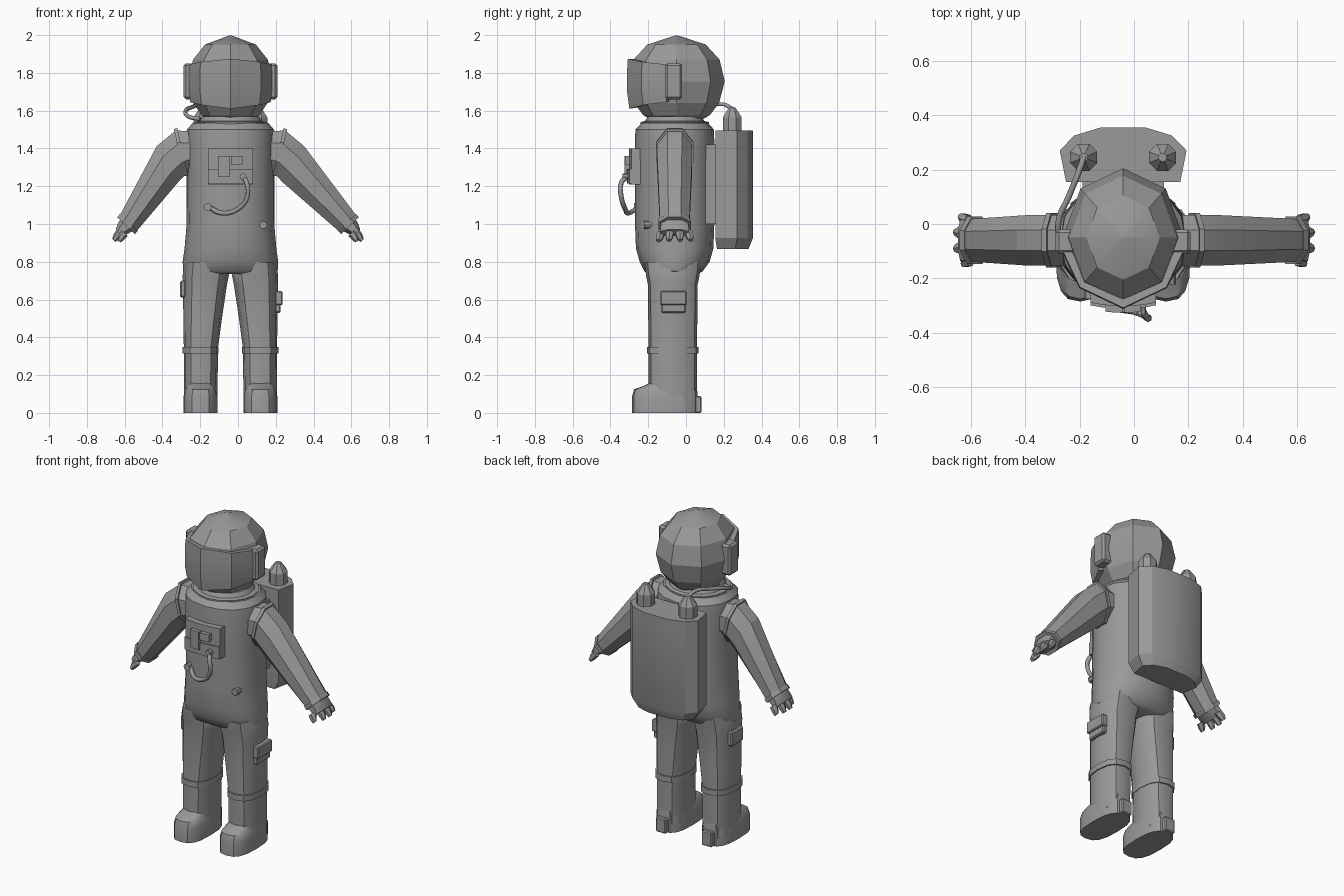
import bpy, bmesh, math
from mathutils import Vector as V

cube = bpy.data.objects.get("Cube")
if cube:
    bpy.data.objects.remove(cube, do_unlink=True)

CX, CY = -0.04, -0.06   # body axis

grey = bpy.data.materials.new("suit grey")
grey.use_nodes = True
GREY = (0.32, 0.32, 0.32, 1)
grey.diffuse_color = GREY
grey.node_tree.nodes["Principled BSDF"].inputs["Base Color"].default_value = GREY


def finish(name, bm, angle=30):
    bmesh.ops.recalc_face_normals(bm, faces=bm.faces)
    me = bpy.data.meshes.new(name)
    bm.to_mesh(me)
    bm.free()
    me.materials.append(grey)
    ob = bpy.data.objects.new(name, me)
    bpy.context.collection.objects.link(ob)
    if angle:
        bpy.ops.object.select_all(action='DESELECT')
        ob.select_set(True)
        bpy.context.view_layer.objects.active = ob
        bpy.ops.object.shade_smooth_by_angle(angle=math.radians(angle))
    return ob


def ring(c, u, v, n=8, power=2, phase=0.0):
    """Closed superellipse around c spanned by vectors u and v."""
    c, u, v = V(c), V(u), V(v)
    pts = []
    for i in range(n):
        a = 2 * math.pi * (i + phase) / n
        co, si = math.cos(a), math.sin(a)
        e = 2 / power
        pts.append(c + u * math.copysign(abs(co) ** e, co) + v * math.copysign(abs(si) ** e, si))
    return pts


def flat(x, y, z, rx, ry, n=8, power=2, phase=0.0):
    return ring((x, y, z), (rx, 0, 0), (0, ry, 0), n, power, phase)


def loft(name, rings, angle=30):
    """Skin a stack of equal rings and cap both ends."""
    bm = bmesh.new()
    rows = [[bm.verts.new(p) for p in r] for r in rings]
    for a, b in zip(rows, rows[1:]):
        for i in range(len(a)):
            j = (i + 1) % len(a)
            bm.faces.new((a[i], a[j], b[j], b[i]))
    bm.faces.new(rows[0][::-1])
    bm.faces.new(rows[-1])
    return finish(name, bm, angle)


def box(name, lo, hi, bevel=0.0):
    lo, hi = V(lo), V(hi)
    bm = bmesh.new()
    bmesh.ops.create_cube(bm, size=1)
    for v in bm.verts:
        v.co = (lo + hi) / 2 + V(a * b for a, b in zip(v.co, hi - lo))
    if bevel:
        bmesh.ops.bevel(bm, geom=bm.edges[:], offset=bevel, segments=1, affect='EDGES')
    return finish(name, bm, 0)


def hose(name, pts, radius):
    cu = bpy.data.curves.new(name, 'CURVE')
    cu.dimensions = '3D'
    cu.bevel_depth, cu.bevel_resolution, cu.resolution_u = radius, 1, 5
    cu.use_fill_caps = True
    sp = cu.splines.new('BEZIER')
    sp.bezier_points.add(len(pts) - 1)
    for b, p in zip(sp.bezier_points, pts):
        b.co = p
        b.handle_left_type = b.handle_right_type = 'AUTO'
    cu.materials.append(grey)
    ob = bpy.data.objects.new(name, cu)
    bpy.context.collection.objects.link(ob)


# Helmet: faceted dome, eight sides with an edge facing front
HY, NARROW = -0.05, 0.87
dome = [(1.55, .13), (1.575, .175), (1.64, .225), (1.755, .255), (1.87, .228), (1.95, .155), (1.999, .004)]
loft("helmet", [flat(CX, HY, z, r * NARROW, r) for z, r in dome], 20)

# Visor: shell wrapped around the front
bm = bmesh.new()
rows = []
for zc, zs, r in [(1.875, 1.845, .258), (1.81, 1.79, .262), (1.70, 1.70, .262), (1.61, 1.645, .25)]:
    row = []
    for deg in (-78, -45, 0, 45, 78):
        a = math.radians(deg)
        z = zc + (zs - zc) * abs(deg) / 78
        row.append(bm.verts.new((CX + math.sin(a) * r * NARROW, HY - math.cos(a) * r, z)))
    rows.append(row)
for a, b in zip(rows, rows[1:]):
    for i in range(4):
        bm.faces.new((a[i], a[i + 1], b[i + 1], b[i]))
bmesh.ops.recalc_face_normals(bm, faces=bm.faces)
bmesh.ops.solidify(bm, geom=bm.faces[:], thickness=0.03)
finish("visor", bm, 20)

for s, side in ((1, "left"), (-1, "right")):
    xs = sorted((CX + s * .17, CX + s * .248))
    box(side + "_ear_pod", (xs[0], -.11, 1.66), (xs[1], -.02, 1.85), .012)

# Neck rings and torso
loft("neck_ring", [flat(CX, CY, z, r, r * .95, 16) for z, r in [(1.51, .19), (1.54, .19), (1.545, .165), (1.57, .15)]])
torso = [(.735, -.068, .235, .13), (.75, -.066, .25, .155), (.80, CY, .253, .185), (.87, CY, .243, .205),
         (1.0, CY, .232, .21), (1.25, CY, .23, .21), (1.44, CY, .235, .21), (1.50, CY, .23, .208), (1.535, CY, .2, .175)]
loft("torso", [flat(CX, y, z, rx, ry, 16, 2.2) for z, y, rx, ry in torso], 35)

# Arms, hands, legs and boots, one set per side
for s, side in ((1, "left"), (-1, "right")):
    sx = CX + s * .262                       # shoulder seam centre
    wrist = V((s * .585, CY, 1.0))
    arm = [((CX + s * .15, CY, 1.395), (s * .015, 0, .10), .10),
           ((sx, CY, 1.38), (s * .03, 0, .125), .10),
           ((CX + s * .335, CY, 1.315), (s * .06, 0, .105), .10),
           (wrist, (s * .042, 0, .053), .085)]
    loft(side + "_arm", [ring(c, u, (0, w, 0), 8, 2, .5) for c, u, w in arm], 20)

    seam = V((s * .015, 0, -.004))
    loft(side + "_shoulder_band", [ring(V((sx, CY, 1.38)) + seam * k, (s * .031, 0, .135), (0, .108, 0), 8, 2, .5)
                                   for k in (-.6, .6)], 20)
    d = V((s * .69, 0, -.72))                # hand direction
    up = V((s * .72, 0, .69))
    loft(side + "_cuff", [ring(wrist + d * k, up * .071, (0, .094, 0), 8, 2, .5) for k in (-.012, .012)], 20)
    loft(side + "_palm", [ring(wrist + d * k, up * t, (0, w, 0), 8, 2.5, .5)
                          for k, t, w in [(0, .05, .075), (.03, .042, .078), (.065, .026, .082)]])
    for i, (y, length, drop) in enumerate([(.012, .055, .012), (-.035, .068, 0), (-.085, .068, 0), (-.132, .05, .022)]):
        root = wrist + d * .045 - up * drop
        root.y = y
        spread = V((0, (y - CY) * .18, 0))
        loft(f"{side}_finger_{i + 1}", [ring(root + (d * length + spread) * k - up * .008 * k * k, up * r, (0, r * 1.1, 0), 6)
                                        for k, r in [(0, .022), (.6, .02), (1, .012)]])

    # Leg: outer face upright, inner face tapering down from the crotch
    leg = [(.80, .05, .235, .15), (.73, .008, .253, .142), (.68, .018, .252, .132),
           (.50, .045, .249, .13), (.35, .065, .247, .128), (.05, .07, .246, .128)]
    loft(side + "_leg", [flat(CX + s * (a + b) / 2, -.07, z, (b - a) / 2, ry, 12, 2.6) for z, a, b, ry in leg], 35)
    fx = CX + s * .158
    loft(side + "_boot_band", [flat(fx, -.07, z, .096, .137, 12, 2.6) for z in (.315, .35)], 35)
    boot = [(0, -.112, .09, .173), (.09, -.112, .09, .173), (.125, -.108, .08, .167), (.142, -.085, .075, .14), (.16, -.07, .075, .12)]
    loft(side + "_boot", [flat(fx, y, z, rx, ry, 16, 2.8) for z, y, rx, ry in boot], 30)
    box(side + "_heel_tab", (fx - .035, .04, 0), (fx + .035, .082, .09), .006)

# Thigh pockets
box("left_pocket", (.18, -.13, .53), (.225, -.003, .64), .006)
box("left_pocket_flap", (.185, -.136, .57), (.236, .003, .645), .006)
box("right_pocket", (-.308, -.13, .61), (-.27, -.01, .70), .008)

# Backpack: chamfered block with two capped tanks
def pack(z, k, front=0.0):
    half = [(.21, .155 + front), (.233, .27), (.18, .325), (.085, .354)]
    pts = half + [(-x, y) for x, y in reversed(half)]
    return [V((CX + x * k, .21 + (y - .21) * k, z)) for x, y in pts]

loft("backpack", [pack(.868, .84), pack(.925, 1), pack(1.495, 1)], 25)
box("backpack_mount", (CX - .15, .08, 1.0), (CX + .15, .17, 1.42))
for s, side in ((1, "left"), (-1, "right")):
    tank = [(1.47, .054), (1.565, .054), (1.6, .03), (1.618, .016)]
    loft(side + "_tank_cap", [flat(CX + s * .145, .245, z, r, r, 8, 2, .5) for z, r in tank], 25)

# Chest panel: plate bent around the chest, with raised modules
def bent(name, x0, x1, z0, z1, out):
    bm = bmesh.new()
    n = 6
    cols = []
    for i in range(n + 1):
        x = x0 + (x1 - x0) * i / n
        y = -out + .9 * (x - CX) ** 2
        cols.append([bm.verts.new(p) for p in ((x, y, z0), (x, y, z1), (x, -.22, z1), (x, -.22, z0))])
    for a, b in zip(cols, cols[1:]):
        for j in range(4):
            k = (j + 1) % 4
            bm.faces.new((a[j], b[j], b[k], a[k]))
    bm.faces.new(cols[0])
    bm.faces.new(cols[-1][::-1])
    finish(name, bm, 30)

bent("chest_panel", -.16, .08, 1.21, 1.40, .302)
bent("panel_lower_module", -.16, .08, 1.215, 1.29, .312)
bent("panel_right_module", -.105, -.042, 1.25, 1.36, .326)
bent("panel_left_module", -.036, .025, 1.315, 1.36, .326)

# Hoses and waist knob
hose("chest_hose", [(.025, -.31, 1.25), (.045, -.342, 1.22), (.048, -.342, 1.14), (0, -.322, 1.08),
                    (-.08, -.305, 1.057), (-.155, -.25, 1.09)], .013)
loft("chest_hose_socket", [ring((-.16, y, 1.09), (.022, 0, 0), (0, 0, .022)) for y in (-.275, -.2)])
loft("chest_valve", [ring((.027, y, 1.25), (.018, 0, 0), (0, 0, .018)) for y in (-.335, -.28)])
hose("helmet_hose", [(-.185, .245, 1.61), (-.2, .2, 1.633), (-.24, .1, 1.62), (-.277, .01, 1.6),
                     (-.265, -.06, 1.57), (-.2, -.1, 1.555)], .011)
loft("waist_knob", [ring((.133, y, .995), (.021, 0, 0), (0, 0, .021)) for y in (-.222, -.16)])
